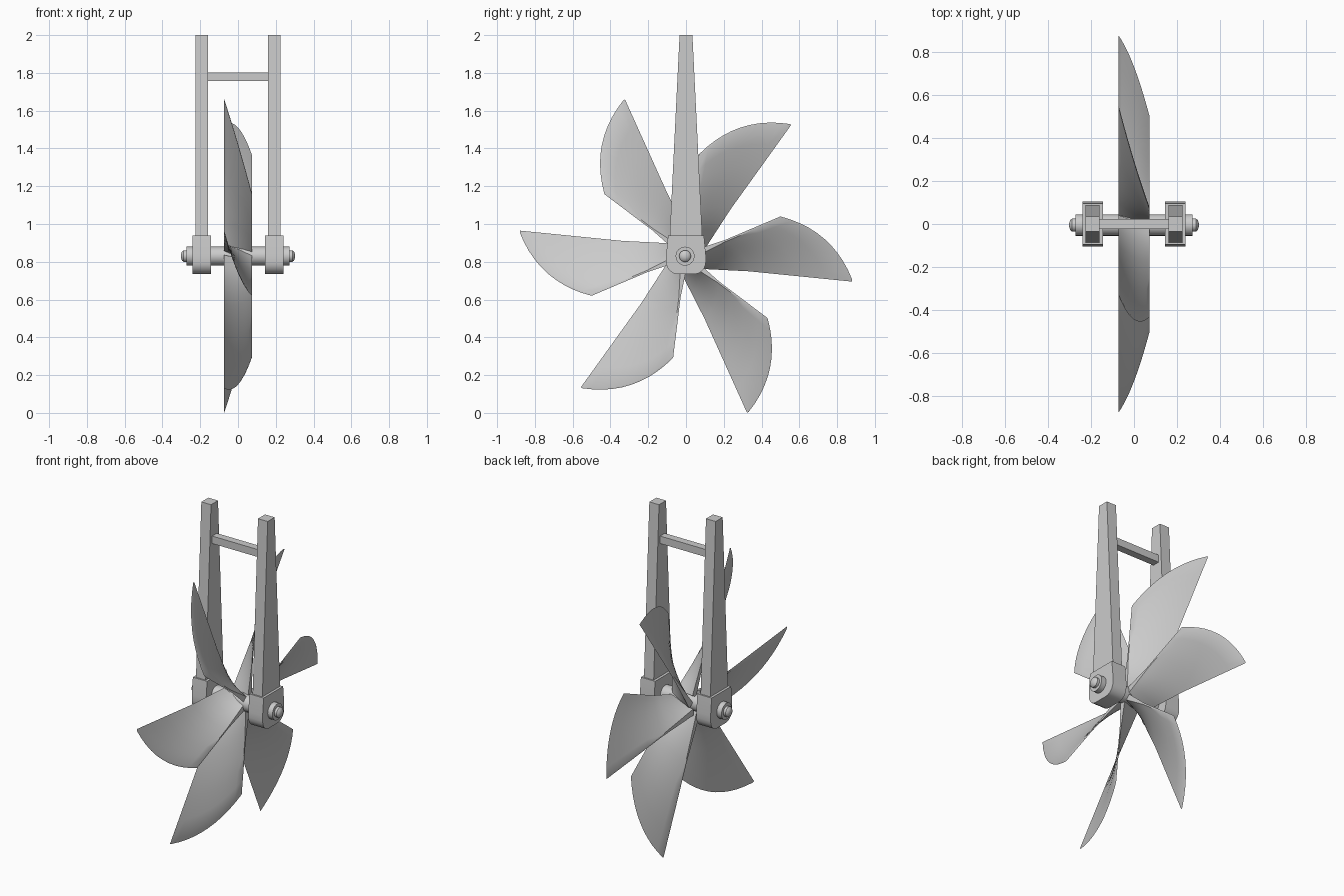
import bpy, bmesh
from math import radians, sin, cos, pi
from mathutils import Vector, Matrix

if "Cube" in bpy.data.objects:
    bpy.data.objects.remove(bpy.data.objects["Cube"])

AXIS_Z = 0.83


def make(name, verts, faces, smooth=True):
    mesh = bpy.data.meshes.new(name)
    bm = bmesh.new()
    vs = [bm.verts.new(v) for v in verts]
    for f in faces:
        bm.faces.new([vs[i] for i in f])
    bmesh.ops.recalc_face_normals(bm, faces=bm.faces)
    bm.to_mesh(mesh)
    bm.free()
    ob = bpy.data.objects.new(name, mesh)
    bpy.context.collection.objects.link(ob)
    if smooth:
        bpy.ops.object.select_all(action='DESELECT')
        ob.select_set(True)
        bpy.context.view_layer.objects.active = ob
        bpy.ops.object.shade_smooth_by_angle(angle=radians(30))
    return ob


def loft(name, rings, smooth=True):
    """Skin a list of equal-length closed rings and cap both ends."""
    n = len(rings[0])
    faces = [(i * n + j, i * n + (j + 1) % n, (i + 1) * n + (j + 1) % n, (i + 1) * n + j)
             for i in range(len(rings) - 1) for j in range(n)]
    last = (len(rings) - 1) * n
    faces += [tuple(range(n)), tuple(range(last, last + n))]
    return make(name, [v for r in rings for v in r], faces, smooth)


def circle(x, r, n=24):
    return [(x, -0.005 + r * cos(2 * pi * i / n), AXIS_Z + r * sin(2 * pi * i / n))
            for i in range(n)]


def rect(hx, hy, z, cx=0):
    return [(cx + a * hx, b * hy, z) for a, b in ((-1, -1), (1, -1), (1, 1), (-1, 1))]


# Twisted blades: straight leading and trailing edges, bulged tip, thick root
def blade_ring(s, chord=10):
    lead = Vector((-0.073, 0.03 + 0.85 * s, -0.045 - 0.085 * s))
    trail = Vector((0.073, 0.04 + 0.46 * s, 0.01 + 0.195 * s))
    bulge = Vector((0, 0.67, 0.74)) * 0.065 * s
    k = min(s / 0.36, 1)
    half = 0.020 * (1 - k) + 0.005 * k
    mid = [lead.lerp(trail, c / chord) + bulge * 4 * (c / chord) * (1 - c / chord)
           for c in range(chord + 1)]
    up = Vector((0, 0, half))
    return [p + up for p in mid] + [p - up for p in reversed(mid)]


rings = [blade_ring(s) for s in (0, 0.09, 0.18, 0.27, 0.36, 0.52, 0.68, 0.84, 1)]
for k in range(6):
    turn = Matrix.Translation((0, 0, AXIS_Z)) @ Matrix.Rotation(k * pi / 3, 4, 'X')
    loft(f"blade_{k + 1}", [[turn @ p for p in r] for r in rings])

# Shaft with end collars and rounded tips
half_shaft = [(0.273, 0.05), (0.273, 0.031), (0.288, 0.031), (0.297, 0.023), (0.302, 0.009)]
profile = [(-x, r) for x, r in reversed(half_shaft)] + half_shaft
loft("shaft", [circle(x, r) for x, r in profile])

# Bearing blocks and tapered hangers, one each side
block = [(0.095, 0.94), (0.105, 0.835)]
block += [(0.045 + 0.06 * cos(a), 0.80 + 0.065 * sin(a))
          for a in (-radians(d) for d in (0, 18, 36, 54, 72, 90))]
outline = block + [(-y, z) for y, z in reversed(block)]
for side, sx in (("left", -1), ("right", 1)):
    loft(f"bearing_block_{side}",
         [[(sx * x, y, z) for y, z in outline] for x in (0.144, 0.241)])
    loft(f"hanger_{side}", [rect(0.033, 0.087, 0.92, sx * 0.193),
                            rect(0.033, 0.034, 2.0, sx * 0.193)], False)

# Crossbar joining the hangers
loft("crossbar", [rect(0.17, 0.023, 1.757), rect(0.17, 0.023, 1.803)], False)
